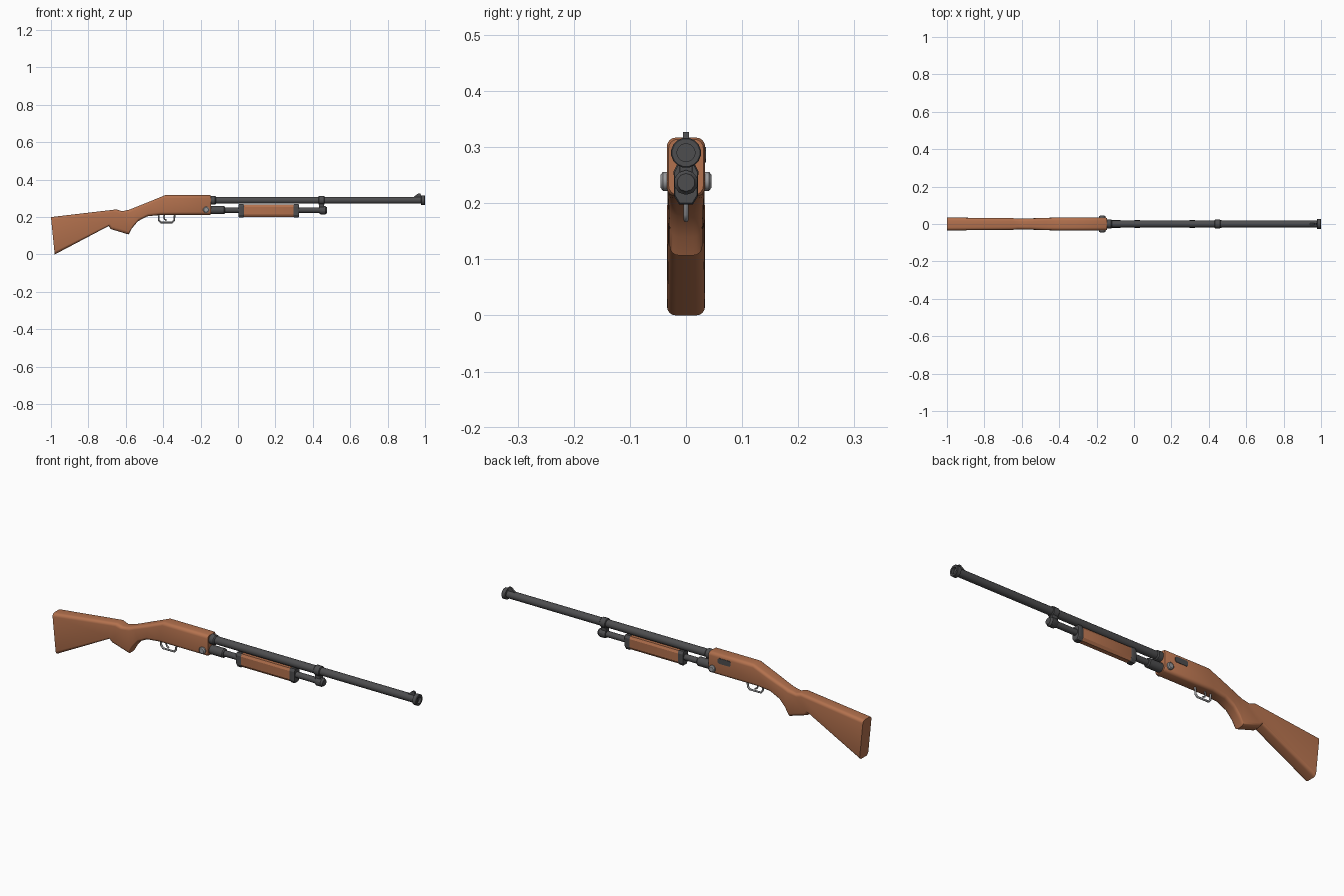
import bpy, bmesh, math
from mathutils import Vector

if "Cube" in bpy.data.objects:
    bpy.data.objects.remove(bpy.data.objects["Cube"])


def material(name, rgb):
    m = bpy.data.materials.new(name)
    m.diffuse_color = (*rgb, 1)
    m.use_nodes = True
    m.node_tree.nodes["Principled BSDF"].inputs["Base Color"].default_value = m.diffuse_color
    return m


WOOD = material("warm wood", (0.45, 0.165, 0.075))
STEEL = material("dark steel", (0.075, 0.075, 0.078))
SILVER = material("grey metal", (0.32, 0.32, 0.33))


def finish(name, bm, mat, angle=35):
    bmesh.ops.recalc_face_normals(bm, faces=bm.faces)
    me = bpy.data.meshes.new(name)
    bm.to_mesh(me)
    bm.free()
    me.materials.append(mat)
    ob = bpy.data.objects.new(name, me)
    bpy.context.collection.objects.link(ob)
    bpy.ops.object.select_all(action='DESELECT')
    bpy.context.view_layer.objects.active = ob
    ob.select_set(True)
    bpy.ops.object.shade_smooth_by_angle(angle=math.radians(angle))
    return ob


def loft(name, rings, mat, angle=35, capped=True):
    """Skin a list of matching closed rings."""
    bm = bmesh.new()
    loops = [[bm.verts.new(p) for p in ring] for ring in rings]
    n = len(loops[0])
    for a, b in zip(loops, loops[1:]):
        for i in range(n):
            j = (i + 1) % n
            bm.faces.new((a[i], a[j], b[j], b[i]))
    if capped:
        bm.faces.new(loops[0])
        bm.faces.new(loops[-1])
    return finish(name, bm, mat, angle)


def lathe(name, profile, z, mat, sides=16):
    """Turn (x, radius) points about a lengthwise axis at height z."""
    turns = [2 * math.pi * (i + 0.5) / sides for i in range(sides)]
    return loft(name, [[(x, r * math.cos(t), z + r * math.sin(t)) for t in turns]
                       for x, r in profile], mat)


def prism_x(name, section, x0, x1, mat, grow=1.0, mid=0.235):
    """Extrude a (y, z) section along x with small end chamfers."""
    def ring(x, s):
        return [(x, y * s, mid + (z - mid) * s) for y, z in section]
    c = 0.004
    return loft(name, [ring(x0, grow * 0.92), ring(x0 + c, grow),
                       ring(x1 - c, grow), ring(x1, grow * 0.92)], mat, 25)


def plate(name, outline, y0, y1, mat):
    """Extrude an (x, z) outline along y."""
    return loft(name, [[(x, y, z) for x, z in outline] for y in (y0, y1)], mat)


def rod(name, points, depth, mat):
    """Round bar along an (x, z) path."""
    cu = bpy.data.curves.new(name, 'CURVE')
    cu.dimensions = '3D'
    cu.bevel_depth, cu.bevel_resolution = depth, 2
    cu.use_fill_caps = True
    sp = cu.splines.new('POLY')
    sp.points.add(len(points) - 1)
    for p, (x, z) in zip(sp.points, points):
        p.co = (x, 0, z, 1)
    cu.materials.append(mat)
    ob = bpy.data.objects.new(name, cu)
    bpy.context.collection.objects.link(ob)


def rounded_ring(xt, zt, xb, zb, w, r=0.016):
    """Rounded rectangle between a top and a bottom point."""
    top, bot = Vector((xt, 0, zt)), Vector((xb, 0, zb))
    up = (top - bot).normalized()
    h = (top - bot).length / 2
    mid = (top + bot) / 2
    pts = []
    for k, (sy, sz) in enumerate(((1, 1), (-1, 1), (-1, -1), (1, -1))):
        for i in range(5):
            a = (k + i / 4) * math.pi / 2
            y = sy * (w - r) + r * math.cos(a)
            pts.append(mid + Vector((0, y, 0)) + up * (sz * (h - r) + r * math.sin(a)))
    return pts


# Stock, grip and receiver in one lofted wooden body
stations = [(-1.0, 0.20, -0.98, 0.0, 0.034), (-0.65, 0.241, -0.692, 0.152, 0.032),
            (-0.62, 0.231, -0.68, 0.136, 0.029), (-0.58, 0.240, -0.585, 0.107, 0.029),
            (-0.55, 0.252, -0.567, 0.140, 0.029), (-0.52, 0.264, -0.535, 0.178, 0.031),
            (-0.47, 0.284, -0.485, 0.204, 0.033), (-0.39, 0.317, -0.415, 0.212, 0.034),
            (-0.15, 0.317, -0.15, 0.212, 0.034)]
loft("stock_and_receiver", [rounded_ring(*s) for s in stations]
     + [rounded_ring(-0.145, 0.314, -0.145, 0.215, 0.031)], WOOD, 40)

# Barrel with collar, muzzle ring and hollow bore
lathe("barrel", [(-0.15, 0.019), (0.985, 0.019)], 0.29, STEEL)
lathe("barrel_collar", [(-0.15, 0.024), (-0.122, 0.024), (-0.117, 0.020)], 0.29, STEEL)
lathe("muzzle_ring", [(0.978, 0.019), (0.98, 0.027), (0.998, 0.027), (1.0, 0.025),
                      (1.0, 0.016), (0.987, 0.016)], 0.29, STEEL)

# Magazine tube, collar and end cap
lathe("magazine_tube", [(-0.15, 0.0145), (0.475, 0.0145)], 0.237, STEEL)
lathe("tube_collar", [(-0.15, 0.022), (-0.075, 0.022), (-0.07, 0.018)], 0.237, STEEL)
lathe("tube_cap", [(0.435, 0.019), (0.44, 0.022), (0.468, 0.022), (0.472, 0.018),
                   (0.477, 0.016)], 0.237, STEEL, 10)

# Clamp joining barrel and tube
lathe("barrel_band", [(0.43, 0.021), (0.433, 0.024), (0.46, 0.024), (0.463, 0.021)], 0.29, STEEL)
prism_x("clamp_bridge", [(-0.012, 0.235), (0.012, 0.235), (0.012, 0.285), (-0.012, 0.285)],
        0.432, 0.461, STEEL)

# Sliding fore-end with dark end rings
pump = [(0.011, 0.201), (0.019, 0.214), (0.020, 0.255), (0.014, 0.267),
        (-0.014, 0.267), (-0.020, 0.255), (-0.019, 0.214), (-0.011, 0.201)]
prism_x("fore_end_grip", pump, 0.02, 0.305, WOOD)
for name, x in (("fore_end_ring_rear", 0.003), ("fore_end_ring_front", 0.297)):
    prism_x(name, pump, x, x + 0.028, STEEL, 1.1)

# Front sight ramp
plate("front_sight", [(0.935, 0.305), (0.982, 0.305), (0.975, 0.327), (0.965, 0.327)],
      -0.005, 0.005, STEEL)

# Ejection port on the far side of the receiver
plate("ejection_port", [(-0.27, 0.279), (-0.264, 0.273), (-0.206, 0.273), (-0.2, 0.279),
                        (-0.2, 0.294), (-0.206, 0.3), (-0.264, 0.3), (-0.27, 0.294)],
      0.028, 0.036, STEEL)

# Receiver cross pins, one each side
for side, name in ((-1, "receiver_pin_front"), (1, "receiver_pin_back")):
    loft(name, [[(-0.17 + r * math.cos(t), side * y, 0.239 + r * math.sin(t))
                 for t in [i * math.pi / 8 for i in range(16)]]
                for y, r in ((0.03, 0.017), (0.041, 0.017), (0.045, 0.012))], SILVER)

# Trigger guard and trigger
rod("trigger_guard", [(-0.425, 0.216), (-0.423, 0.183), (-0.413, 0.171), (-0.352, 0.171),
                      (-0.342, 0.181), (-0.338, 0.216)], 0.0048, SILVER)
rod("trigger", [(-0.392, 0.216), (-0.397, 0.2), (-0.392, 0.188), (-0.382, 0.182)], 0.004, SILVER)
